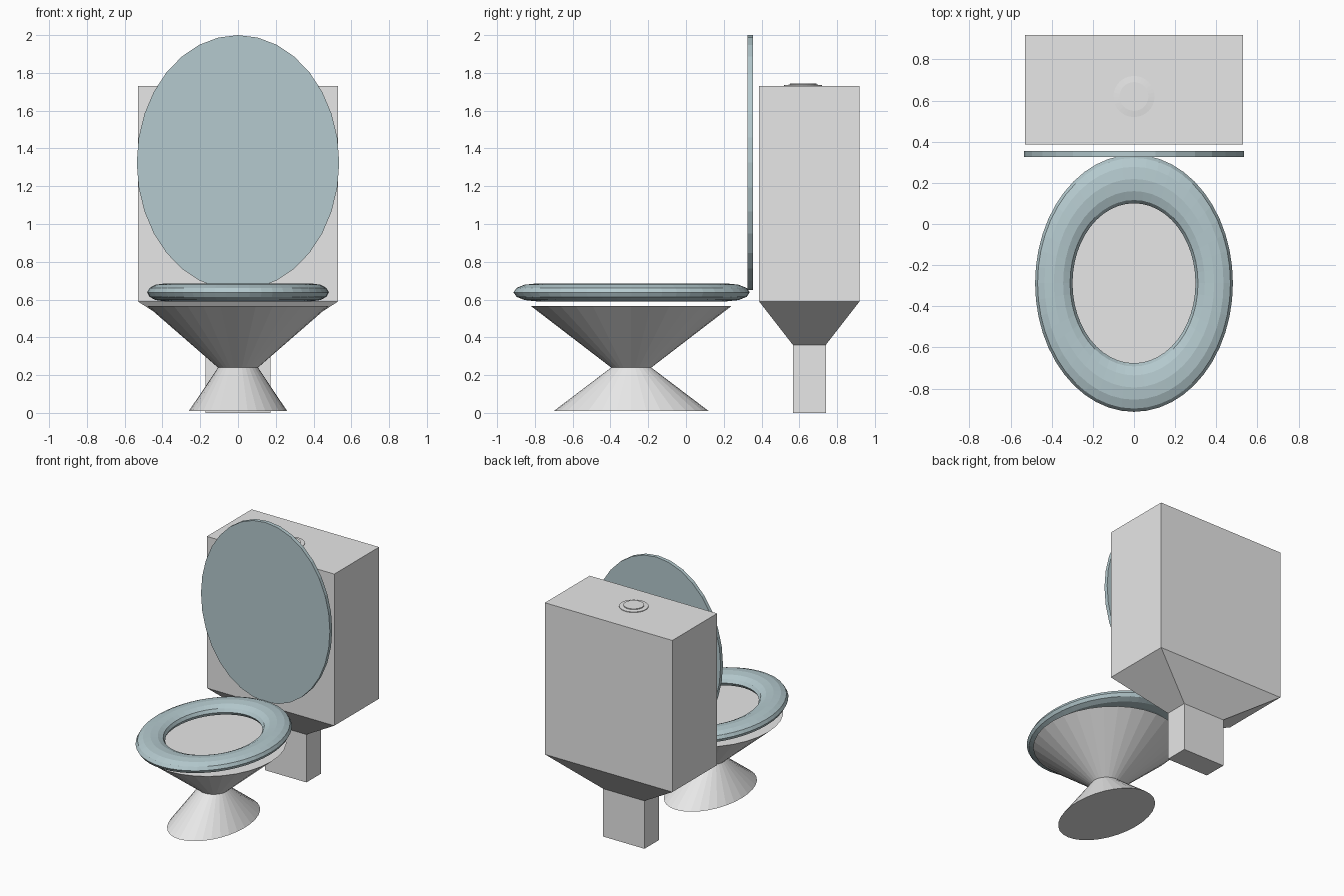
import bpy, bmesh, math

if "Cube" in bpy.data.objects:
    bpy.data.objects.remove(bpy.data.objects["Cube"])


def material(name, rgb):
    m = bpy.data.materials.new(name)
    m.diffuse_color = (*rgb, 1.0)
    m.use_nodes = True
    m.node_tree.nodes["Principled BSDF"].inputs["Base Color"].default_value = m.diffuse_color
    return m


GREY = material("porcelain grey", (0.8, 0.8, 0.8))
BLUE = material("pale blue grey", (0.46, 0.59, 0.62))


def finish(name, bm, mat):
    bmesh.ops.recalc_face_normals(bm, faces=bm.faces)
    me = bpy.data.meshes.new(name)
    bm.to_mesh(me)
    bm.free()
    me.materials.append(mat)
    ob = bpy.data.objects.new(name, me)
    bpy.context.collection.objects.link(ob)
    return ob


def ellipse(rx, ry, n=32):
    return [(rx * math.cos(2 * math.pi * i / n), ry * math.sin(2 * math.pi * i / n))
            for i in range(n)]


def rect(hx, hy):
    return [(-hx, -hy), (hx, -hy), (hx, hy), (-hx, hy)]


def loft(name, mat, cy, sections):
    """Capped solid through (outline, z) sections centred on (0, cy)."""
    bm = bmesh.new()
    rings = [[bm.verts.new((x, y + cy, z)) for x, y in pts] for pts, z in sections]
    for a, b in zip(rings, rings[1:]):
        n = len(a)
        for i in range(n):
            j = (i + 1) % n
            bm.faces.new((a[i], a[j], b[j], b[i]))
    bm.faces.new(rings[0][::-1])
    bm.faces.new(rings[-1])
    return finish(name, bm, mat)


# pedestal foot and bowl, meeting at a round waist
loft("bowl_and_pedestal", GREY, -0.29, [
    (ellipse(0.26, 0.41), 0.01),
    (ellipse(0.106, 0.106), 0.24),
    (ellipse(0.48, 0.53), 0.565)])

# cistern with tapered underside and square post
loft("cistern", GREY, 0.653, [
    (rect(0.173, 0.087), 0.0),
    (rect(0.173, 0.087), 0.36),
    (rect(0.53, 0.266), 0.59),
    (rect(0.53, 0.266), 1.73)])

# flush button
loft("flush_button", GREY, 0.62, [
    (ellipse(0.10, 0.10), 1.725),
    (ellipse(0.10, 0.10), 1.735),
    (ellipse(0.07, 0.07), 1.738),
    (ellipse(0.07, 0.07), 1.744)])

# seat: flattened oval ring
bm = bmesh.new()
NU, NV = 48, 12
grid = []
for i in range(NU):
    u = 2 * math.pi * i / NU
    row = []
    for k in range(NV):
        v = 2 * math.pi * k / NV
        r = 0.39 + 0.091 * math.cos(v)
        row.append(bm.verts.new((r * math.cos(u), -0.288 + 1.3 * r * math.sin(u),
                                 0.638 + 0.047 * math.sin(v))))
    grid.append(row)
for i in range(NU):
    for k in range(NV):
        a, b = grid[i], grid[(i + 1) % NU]
        k2 = (k + 1) % NV
        bm.faces.new((a[k], b[k], b[k2], a[k2]))
finish("seat", bm, BLUE)

# raised lid: upright oval plate
lid = loft("lid", BLUE, 0.0, [
    (ellipse(0.536, 0.675), -0.014),
    (ellipse(0.536, 0.675), 0.014)])
lid.rotation_euler = (math.pi / 2, 0, 0)
lid.location = (0, 0.34, 1.325)
